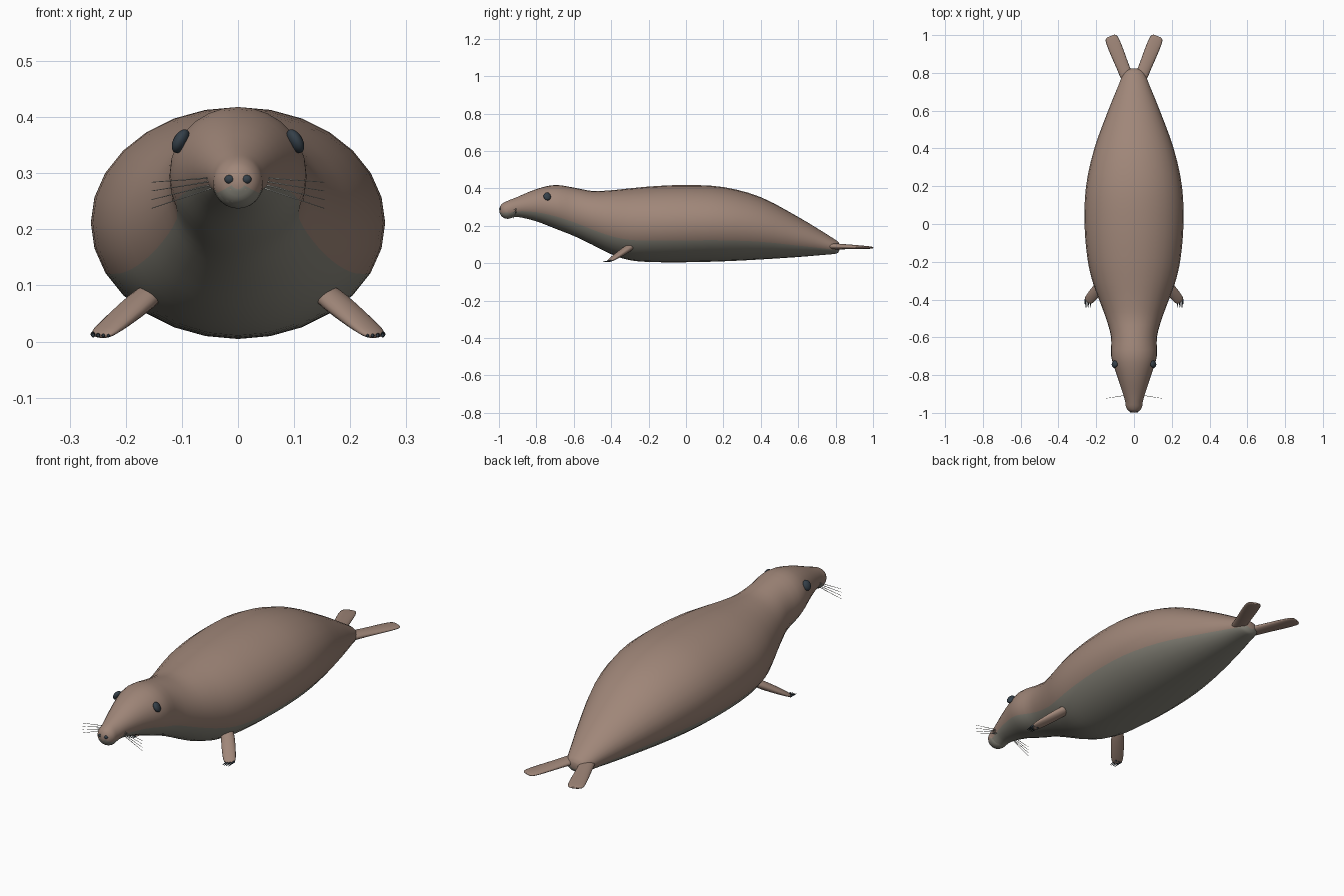
import bpy, bmesh, math
from mathutils import Vector

if "Cube" in bpy.data.objects:
    bpy.data.objects.remove(bpy.data.objects["Cube"])


def material(name, rgb):
    m = bpy.data.materials.new(name)
    m.diffuse_color = (*rgb, 1)
    m.use_nodes = True
    m.node_tree.nodes["Principled BSDF"].inputs["Base Color"].default_value = m.diffuse_color
    return m


BROWN = material("brown fur", (0.35, 0.24, 0.19))
BELLY = material("pale belly", (0.25, 0.24, 0.20))
DARK = material("dark", (0.035, 0.05, 0.065))
PALE = material("whisker", (0.6, 0.6, 0.55))


def loft(name, rings, sides, mats, is_second=None):
    """Skin elliptical rings (centre, side axis, up axis) and cap both ends."""
    bm = bmesh.new()
    loops = []
    for c, u, v in rings:
        loops.append([bm.verts.new(c + u * math.cos(math.tau * k / sides)
                                   + v * math.sin(math.tau * k / sides)) for k in range(sides)])
    for a, b in zip(loops, loops[1:]):
        for k in range(sides):
            j = (k + 1) % sides
            f = bm.faces.new((a[k], a[j], b[j], b[k]))
            if is_second and is_second(k):
                f.material_index = 1
    bm.faces.new(loops[0])
    bm.faces.new(loops[-1])
    bmesh.ops.recalc_face_normals(bm, faces=bm.faces)
    for f in bm.faces:
        f.smooth = True
    me = bpy.data.meshes.new(name)
    bm.to_mesh(me)
    bm.free()
    for m in mats:
        me.materials.append(m)
    ob = bpy.data.objects.new(name, me)
    bpy.context.collection.objects.link(ob)
    return ob


def smooth_path(rows, steps):
    """Catmull-Rom interpolation of tuples."""
    out = []
    for i in range(len(rows) - 1):
        p = [Vector(rows[max(0, min(len(rows) - 1, i + d))]) for d in (-1, 0, 1, 2)]
        for s in range(steps):
            t = s / steps
            out.append(0.5 * (2 * p[1] + (p[2] - p[0]) * t
                              + (2 * p[0] - 5 * p[1] + 4 * p[2] - p[3]) * t * t
                              + (3 * p[1] - p[0] - 3 * p[2] + p[3]) * t ** 3))
    return out + [Vector(rows[-1])]


def ellipsoid(name, loc, size, rot, mat):
    bpy.ops.mesh.primitive_uv_sphere_add(segments=20, ring_count=12, radius=1, location=loc, rotation=rot)
    ob = bpy.context.object
    ob.name = name
    ob.scale = size
    ob.data.materials.append(mat)
    bpy.ops.object.shade_smooth()


def rod(name, a, b, r1, r2, mat, sides=6):
    a, b = Vector(a), Vector(b)
    d = (b - a).normalized()
    u = d.cross(Vector((0, 0, 1))).normalized()
    v = u.cross(d)
    loft(name, [(a, u * r1, v * r1), (b, u * r2, v * r2)], sides, [mat])


# Body, head and muzzle: y, half width, bottom, top
stations = [
    (-0.997, 0.012, 0.272, 0.296), (-0.988, 0.030, 0.253, 0.313), (-0.970, 0.042, 0.241, 0.326),
    (-0.945, 0.046, 0.239, 0.337), (-0.90, 0.058, 0.247, 0.355), (-0.80, 0.091, 0.224, 0.396),
    (-0.70, 0.121, 0.185, 0.418), (-0.60, 0.121, 0.146, 0.404), (-0.50, 0.148, 0.098, 0.386),
    (-0.40, 0.185, 0.048, 0.390), (-0.30, 0.221, 0.016, 0.400), (-0.18, 0.247, 0.006, 0.411),
    (0.0, 0.262, 0.005, 0.418), (0.20, 0.254, 0.010, 0.407), (0.40, 0.210, 0.020, 0.353),
    (0.60, 0.137, 0.033, 0.247), (0.72, 0.088, 0.043, 0.175), (0.79, 0.060, 0.049, 0.131),
    (0.812, 0.045, 0.056, 0.116), (0.822, 0.020, 0.072, 0.100)]
rings = [(Vector((0, y, (lo + hi) / 2)), Vector((w, 0, 0)), Vector((0, 0, (hi - lo) / 2)))
         for y, w, lo, hi in smooth_path(stations, 3)]
loft("body", rings, 28, [BROWN, BELLY], lambda k: 16 <= k <= 25)

# Muzzle ball at the tip of the snout
ellipsoid("muzzle", (0, -0.954, 0.282), (0.045, 0.044, 0.045), (0, 0, 0), BROWN)
bpy.context.object.data.materials.append(BELLY)
for p in bpy.context.object.data.polygons:
    if p.center.z < -0.3:
        p.material_index = 1

for s, side in ((1, "left"), (-1, "right")):
    # Eyes and nostrils
    ellipsoid(side + "_eye", (0.102 * s, -0.742, 0.357), (0.013, 0.020, 0.023),
              (0, -0.5 * s, 0.25 * s), DARK)
    ellipsoid(side + "_nostril", (0.015 * s, -0.992, 0.289), (0.009, 0.007, 0.008), (0, 0, 0), DARK)

    # Whiskers
    for i in range(4):
        rod(f"{side}_whisker_{i + 1}", (0.045 * s, -0.907, 0.292 - 0.006 * i),
            (0.154 * s, -0.924, 0.284 - 0.0155 * i), 0.0015, 0.0007, PALE)

    # Front flipper: position along the limb, half width, half thickness
    start, end = Vector((0.145 * s, -0.287, 0.094)), Vector((0.247 * s, -0.413, 0.010))
    d = (end - start).normalized()
    u = Vector((s, 0.55, 0.0))
    u = (u - d * u.dot(d)).normalized()
    v = u.cross(d)
    paddle = [(0, 0.012, 0.008), (0.06, 0.024, 0.017), (0.3, 0.029, 0.018), (0.65, 0.029, 0.014),
              (0.9, 0.026, 0.009), (0.98, 0.019, 0.006), (1, 0.010, 0.003)]
    loft(side + "_front_flipper", [(start.lerp(end, t), u * w, v * h)
         for t, w, h in smooth_path(paddle, 2)], 16, [BROWN])

    # Claws
    for i in range(4):
        x = 0.231 + 0.009 * i
        rod(f"{side}_claw_{i + 1}", (x * s, -0.398, 0.013), (x * s, -0.443, 0.008), 0.005, 0.001, DARK, 8)

    # Hind flipper
    start, end = Vector((0.020 * s, 0.735, 0.092)), Vector((0.124 * s, 0.995, 0.083))
    d = (end - start).normalized()
    u = d.cross(Vector((0, 0, 1))).normalized()
    v = u.cross(d)
    fluke = [(0, 0.022, 0.012), (0.12, 0.032, 0.017), (0.4, 0.034, 0.014), (0.75, 0.037, 0.010),
             (0.93, 0.035, 0.007), (0.985, 0.028, 0.005), (1, 0.018, 0.003)]
    loft(side + "_hind_flipper", [(start.lerp(end, t), u * w, v * h)
         for t, w, h in smooth_path(fluke, 2)], 16, [BROWN])
